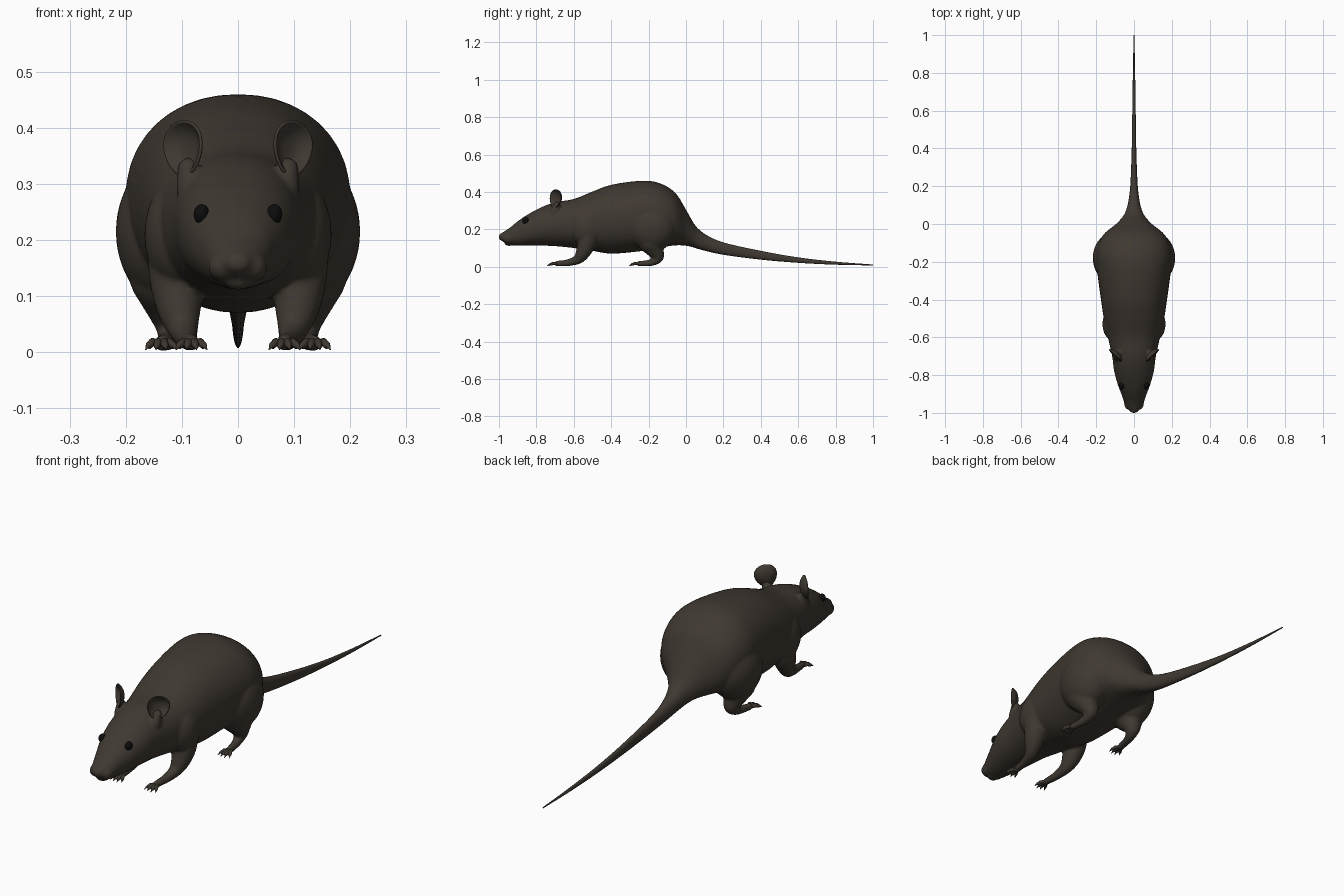
import bpy, bmesh, math
from mathutils import Vector, Matrix

cube = bpy.data.objects.get("Cube")
if cube:
    bpy.data.objects.remove(cube)


def material(name, colour):
    m = bpy.data.materials.new(name)
    m.use_nodes = True
    m.diffuse_color = (*colour, 1)
    bsdf = m.node_tree.nodes["Principled BSDF"]
    bsdf.inputs["Base Color"].default_value = (*colour, 1)
    bsdf.inputs["Roughness"].default_value = 0.8
    return m


FUR = material("dark_brown_fur", (0.05, 0.04, 0.031))
EYE = material("black_eye", (0.004, 0.004, 0.004))


def finish(name, bm, mat):
    bmesh.ops.recalc_face_normals(bm, faces=bm.faces)
    me = bpy.data.meshes.new(name)
    bm.to_mesh(me)
    bm.free()
    me.shade_smooth()
    me.materials.append(mat)
    ob = bpy.data.objects.new(name, me)
    bpy.context.collection.objects.link(ob)
    return ob


def spline(points, steps):
    """Points along a smooth curve through the given tuples."""
    p = [Vector(q) for q in points]
    p = [p[0]] + p + [p[-1]]
    out = []
    for a, b, c, d in zip(p, p[1:], p[2:], p[3:]):
        for i in range(steps):
            t = i / steps
            out.append(b + (c - a) * t / 2 + (a * 2 - b * 5 + c * 4 - d) * t**2 / 2
                       + (b * 3 - a - c * 3 + d) * t**3 / 2)
    return out + [p[-1]]


def loft(bm, sections, sides, steps=4, power=2.15):
    """Closed skin over upright rings given as (y, top, bottom, half width)."""
    rings = []
    for y, top, bottom, w in spline(sections, steps):
        ring = []
        for k in range(sides):
            a = math.tau * k / sides
            c, s = math.cos(a), math.sin(a)
            x = math.copysign(abs(c) ** (2 / power), c) * w
            z = math.copysign(abs(s) ** (2 / power), s) * (top - bottom) / 2
            ring.append(bm.verts.new((x, y, z + (top + bottom) / 2)))
        rings.append(ring)
    for r, q in zip(rings, rings[1:]):
        for k in range(sides):
            j = (k + 1) % sides
            bm.faces.new((r[k], r[j], q[j], q[k]))
    bm.faces.new(rings[0])
    bm.faces.new(rings[-1])


def ellipsoid(bm, centre, radii, seg=20):
    mat = Matrix.Translation(centre) @ Matrix.Diagonal((*radii, 1))
    bmesh.ops.create_uvsphere(bm, u_segments=seg, v_segments=seg // 2 + 2, radius=1, matrix=mat)


def limb(bm, points, side):
    """Row of overlapping balls (x, y, z, radius), later fused."""
    for x, y, z, r in spline(points, 7):
        ellipsoid(bm, (x * side, y, z), (r, r, r))


# Body outline: y, top, bottom, half width
OUTLINE = [
    (-1.0, 0.172, 0.148, 0.014), (-0.975, 0.187, 0.132, 0.034), (-0.94, 0.21, 0.116, 0.053),
    (-0.9, 0.243, 0.112, 0.067), (-0.85, 0.277, 0.113, 0.086), (-0.78, 0.315, 0.113, 0.105),
    (-0.7, 0.345, 0.11, 0.116), (-0.6, 0.362, 0.1, 0.138), (-0.5, 0.402, 0.085, 0.16),
    (-0.4, 0.438, 0.07, 0.175), (-0.25, 0.459, 0.082, 0.195), (-0.15, 0.45, 0.1, 0.198),
    (-0.06, 0.398, 0.114, 0.165), (0.0, 0.305, 0.112, 0.095), (0.05, 0.22, 0.1, 0.052),
    (0.1, 0.175, 0.086, 0.034),
]
TAIL = [
    (0.05, 0.216, 0.1, 0.051), (0.1, 0.175, 0.086, 0.034), (0.2, 0.13, 0.064, 0.02),
    (0.4, 0.085, 0.038, 0.012), (0.6, 0.05, 0.021, 0.009), (0.8, 0.027, 0.011, 0.006),
    (1.0, 0.012, 0.007, 0.002),
]
FORELEG = [
    (0.105, -0.52, 0.2, 0.058), (0.108, -0.53, 0.13, 0.05), (0.105, -0.55, 0.078, 0.039),
    (0.098, -0.575, 0.042, 0.027), (0.09, -0.625, 0.023, 0.019), (0.083, -0.69, 0.017, 0.015),
]
HINDLEG = [
    (0.125, -0.19, 0.14, 0.07), (0.122, -0.165, 0.09, 0.046), (0.118, -0.15, 0.05, 0.03),
    (0.124, -0.185, 0.023, 0.019), (0.135, -0.25, 0.016, 0.015),
]

bm = bmesh.new()
loft(bm, OUTLINE, 40)
ellipsoid(bm, (0, -0.983, 0.161), (0.019, 0.017, 0.015))       # nose pad
ellipsoid(bm, (0, -0.945, 0.124), (0.026, 0.026, 0.013))       # lower lip
for s in (-1, 1):
    ellipsoid(bm, (s * 0.026, -0.95, 0.152), (0.027, 0.034, 0.027))   # whisker pad
    ellipsoid(bm, (s * 0.118, -0.18, 0.215), (0.1, 0.13, 0.135), 32)  # thigh
    ellipsoid(bm, (s * 0.105, -0.53, 0.21), (0.062, 0.09, 0.1), 28)   # shoulder
    limb(bm, FORELEG, s)
    limb(bm, HINDLEG, s)
    limb(bm, [(0.08, -0.7, 0.29, 0.03), (0.089, -0.69, 0.328, 0.019)], s)  # ear root
body = finish("body", bm, FUR)
fuse = body.modifiers.new("fuse", 'REMESH')
fuse.mode = 'VOXEL'
fuse.voxel_size = 0.0055
fuse.use_smooth_shade = True
relax = body.modifiers.new("relax", 'SMOOTH')
relax.factor = 0.5
relax.iterations = 7

# Tail
bm = bmesh.new()
loft(bm, TAIL, 20, 6)
finish("tail", bm, FUR)


def ear(name, side):
    """Cupped oval shell that opens forward and outward."""
    n = Vector((0.68, -0.73, 0.05)).normalized()
    up = Vector((0.2, 0.1, 1))
    up = (up - n * up.dot(n)).normalized()
    across = up.cross(n)
    centre = Vector((0.099, -0.699, 0.363))
    bm = bmesh.new()
    rings, sides = [], 32
    for r in (0.25, 0.5, 0.7, 0.85, 0.95, 1.0):
        ring = []
        for k in range(sides):
            a = math.tau * k / sides
            u = 0.045 * r * math.sin(a) * (1 + 0.18 * math.cos(a))
            v = 0.05 * r * math.cos(a)
            p = centre + across * u + up * v - n * 0.022 * (1 - r**3)
            ring.append(bm.verts.new((p.x * side, p.y, p.z)))
        rings.append(ring)
    bm.faces.new(rings[0])
    for r, q in zip(rings, rings[1:]):
        for k in range(sides):
            j = (k + 1) % sides
            bm.faces.new((r[k], r[j], q[j], q[k]))
    ob = finish(name, bm, FUR)
    thick = ob.modifiers.new("thickness", 'SOLIDIFY')
    thick.thickness = 0.006
    thick.offset = 0
    ob.modifiers.new("round", 'SUBSURF').levels = 1


def toes(name, side, x, y, spread):
    """Four fanned toes, each ending in a tapered claw."""
    cu = bpy.data.curves.new(name, 'CURVE')
    cu.dimensions = '3D'
    cu.bevel_depth = 1
    cu.bevel_resolution = 3
    cu.use_fill_caps = True
    for i in range(4):
        f = (i - 1.5) / 1.5
        length = 0.055 - 0.012 * abs(f)
        path = [(0, 0.016, 0.007), (0.4, 0.018, 0.0075), (0.7, 0.012, 0.0065),
                (0.8, 0.011, 0.004), (1.0, 0.004, 0.0006)]
        sp = cu.splines.new('POLY')
        sp.points.add(len(path) - 1)
        for pt, (t, z, r) in zip(sp.points, path):
            pt.co = (side * (x + f * (0.007 + spread * t)), y - length * t, z, 1)
            pt.radius = r
        sp.use_smooth = True
    cu.materials.append(FUR)
    bpy.context.collection.objects.link(bpy.data.objects.new(name, cu))


for label, s in (("left", 1), ("right", -1)):
    ear(label + "_ear", s)
    toes(label + "_front_toes", s, 0.083, -0.692, 0.021)
    toes(label + "_hind_toes", s, 0.137, -0.254, 0.021)
    bm = bmesh.new()
    ellipsoid(bm, (s * 0.065, -0.857, 0.246), (0.014, 0.018, 0.018), 24)
    finish(label + "_eye", bm, EYE)
